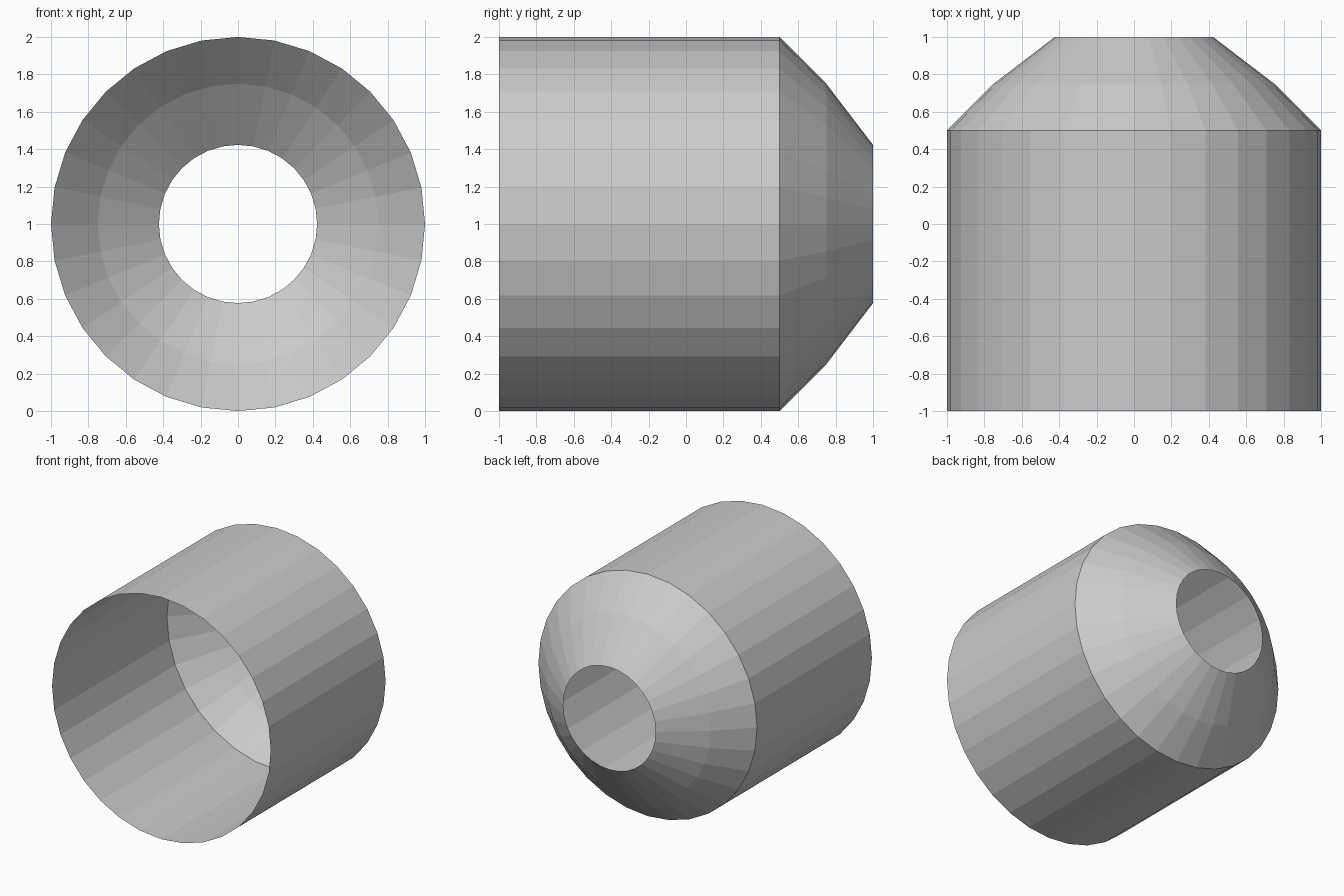
import bpy, bmesh
from math import sin, cos, pi

if "Cube" in bpy.data.objects:
    bpy.data.objects.remove(bpy.data.objects["Cube"])

SIDES = 32
# (y, radius) from the open front rim to the narrow back opening
PROFILE = [(-1.0, 1.0), (0.5, 1.0), (0.75, 0.75), (1.0, 0.423)]


def ring(bm, y, r):
    return [bm.verts.new((r * sin(2 * pi * i / SIDES), y, 1 + r * cos(2 * pi * i / SIDES)))
            for i in range(SIDES)]


# Open thin shell: straight barrel with a two-step tapered shoulder
bm = bmesh.new()
rings = [ring(bm, y, r) for y, r in PROFILE]
for a, b in zip(rings, rings[1:]):
    for i in range(SIDES):
        j = (i + 1) % SIDES
        bm.faces.new((a[i], b[i], b[j], a[j]))

# Make the faces point outward
bm.normal_update()
face = bm.faces[:][0]
c = face.calc_center_median()
if face.normal.x * c.x + face.normal.z * (c.z - 1) < 0:
    bmesh.ops.reverse_faces(bm, faces=bm.faces[:])

mesh = bpy.data.meshes.new("tapered_sleeve")
bm.to_mesh(mesh)
bm.free()
bpy.context.collection.objects.link(bpy.data.objects.new("tapered_sleeve", mesh))
